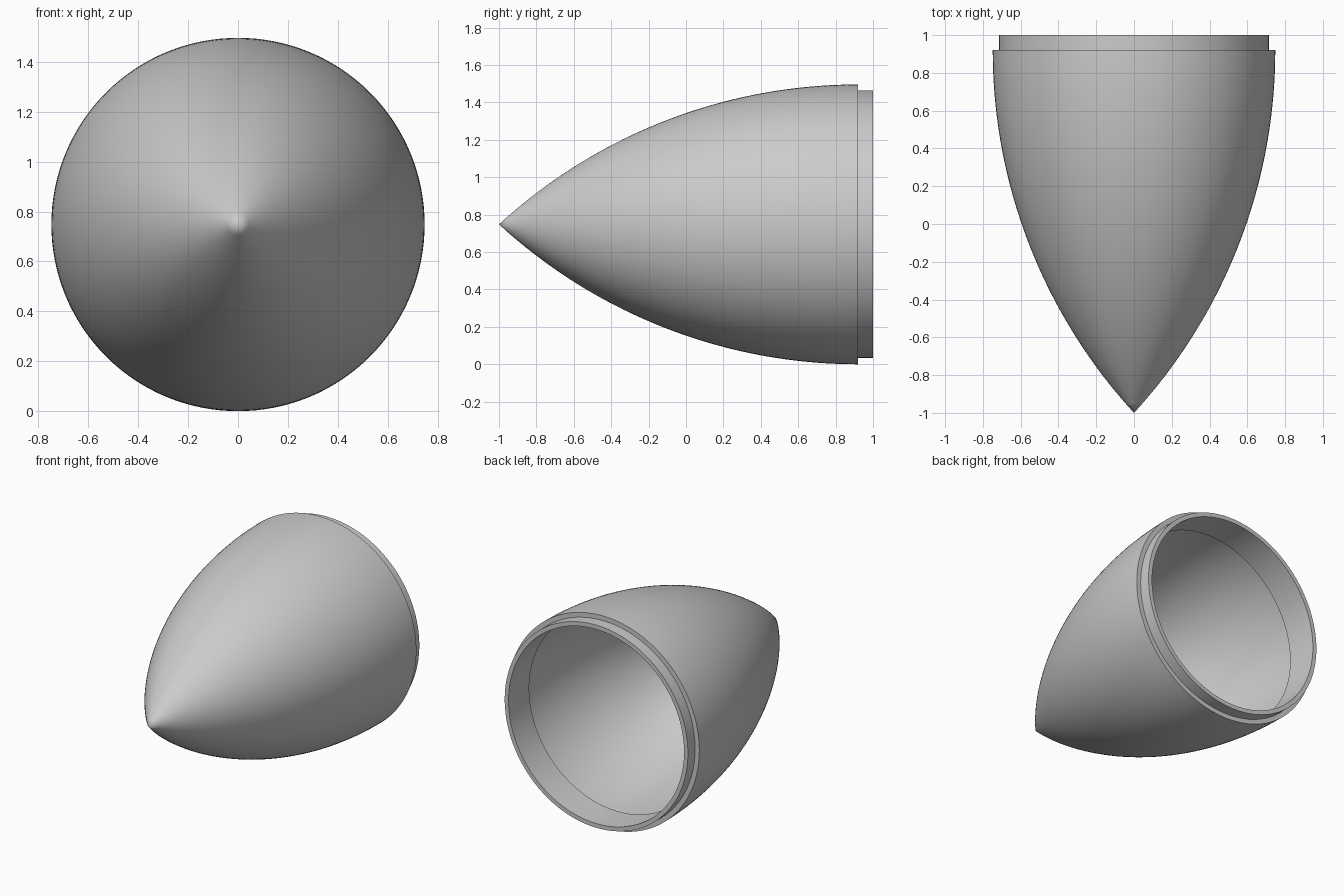
import bpy
import bmesh
from math import sqrt, pi, radians
from mathutils import Vector

cube = bpy.data.objects.get("Cube")
if cube:
    bpy.data.objects.remove(cube, do_unlink=True)

RADIUS = 0.748       # widest radius, also the height of the axis
BASE_Y = 0.92        # where the nose ends and the bare shoulder starts
SEGMENTS = 128

grey = bpy.data.materials.new("light grey")
grey.use_nodes = True
colour = (0.6, 0.6, 0.6, 1)
grey.diffuse_color = colour
grey.node_tree.nodes["Principled BSDF"].inputs["Base Color"].default_value = colour


def ogive(radius, length, steps=40):
    """Tangent ogive as (y, r) points from the tip to the base."""
    rho = (radius ** 2 + length ** 2) / (2 * radius)
    points = []
    for i in range(steps + 1):
        back = length * (1 - i / steps)
        r = sqrt(rho ** 2 - back ** 2) + radius - rho
        points.append((BASE_Y - back, max(r, 0)))
    return points


def lathe(name, profile, closed=False):
    """Turn a (y, r) profile round the horizontal axis."""
    bm = bmesh.new()
    verts = [bm.verts.new((r, y, RADIUS)) for y, r in profile]
    for a, b in zip(verts, verts[1:]):
        bm.edges.new((a, b))
    if closed:
        bm.edges.new((verts[-1], verts[0]))
    bmesh.ops.spin(bm, geom=bm.verts[:] + bm.edges[:], cent=(0, 0, RADIUS),
                   axis=Vector((0, 1, 0)), angle=2 * pi, steps=SEGMENTS)
    bmesh.ops.remove_doubles(bm, verts=bm.verts, dist=0.0001)
    bmesh.ops.recalc_face_normals(bm, faces=bm.faces)
    mesh = bpy.data.meshes.new(name)
    bm.to_mesh(mesh)
    bm.free()
    mesh.materials.append(grey)
    obj = bpy.data.objects.new(name, mesh)
    bpy.context.collection.objects.link(obj)
    bpy.ops.object.select_all(action='DESELECT')
    obj.select_set(True)
    bpy.context.view_layer.objects.active = obj
    bpy.ops.object.shade_smooth_by_angle(angle=radians(30))
    return obj


# Hollow pointed shell: outer curve, rim, inner curve
lathe("nose_shell", ogive(RADIUS, 1.92) + ogive(0.715, 1.87)[::-1])

# Sleeve that sits inside the shell and sticks out behind it
lathe("shoulder_sleeve",
      [(0.77, 0.715), (1.0, 0.715), (1.0, 0.685), (0.77, 0.685)], closed=True)
